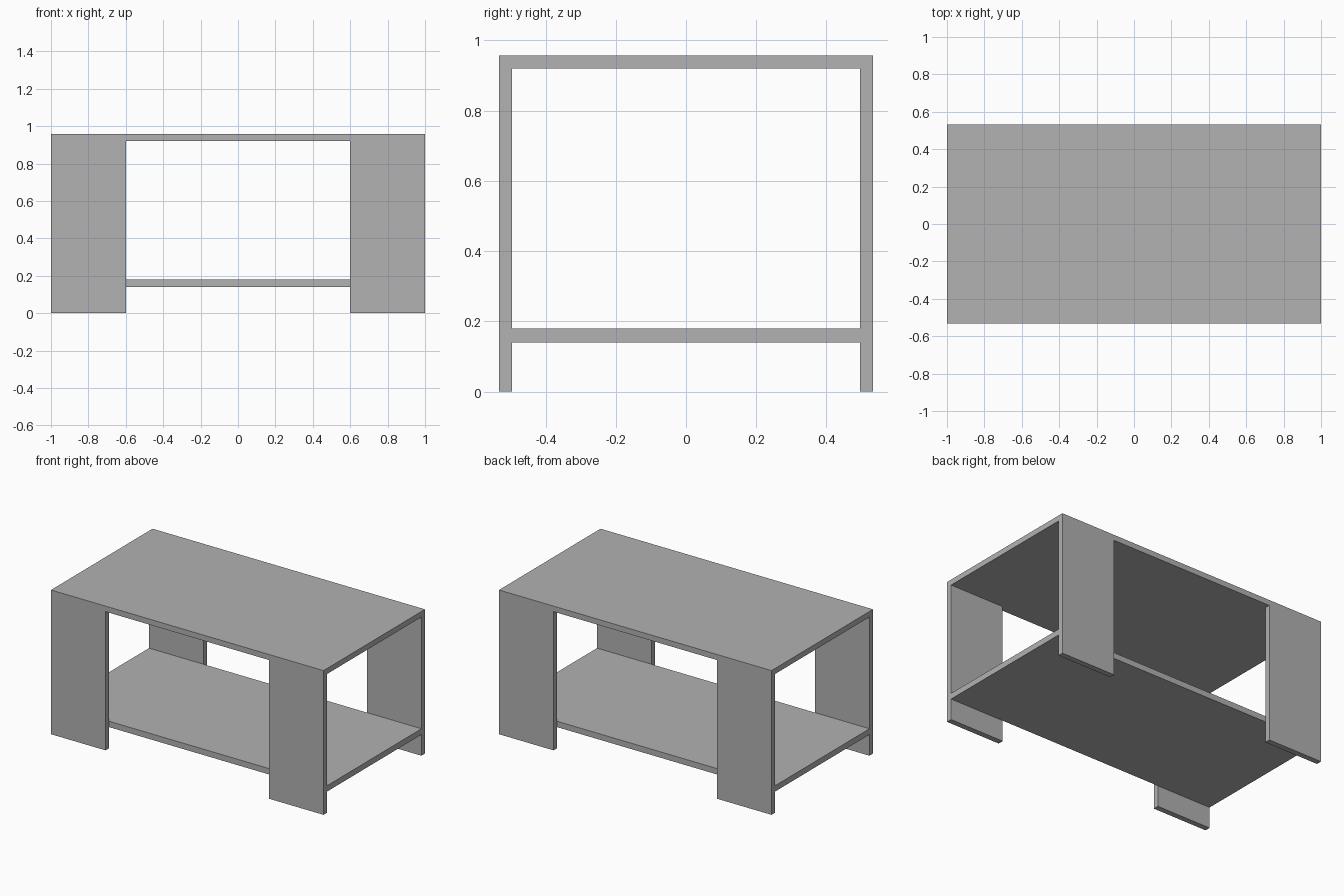
import bpy

cube = bpy.data.objects.get("Cube")
if cube:
    bpy.data.objects.remove(cube, do_unlink=True)

# Single grey finish
grey = bpy.data.materials.new("plain_grey")
grey.use_nodes = True
colour = (0.445, 0.445, 0.445, 1)
grey.diffuse_color = colour
grey.node_tree.nodes["Principled BSDF"].inputs["Base Color"].default_value = colour

LENGTH, DEPTH, HEIGHT = 2.0, 1.064, 0.957
BOARD = 0.037            # thickness of top and leg panels
LEG_WIDTH = 0.4
SHELF_LOW, SHELF_HIGH = 0.14, 0.179


def board(name, low, high):
    """Rectangular board between two opposite corners."""
    centre = [(a + b) / 2 for a, b in zip(low, high)]
    bpy.ops.mesh.primitive_cube_add(size=1, location=centre)
    obj = bpy.context.object
    obj.name = name
    obj.scale = [b - a for a, b in zip(low, high)]
    bpy.ops.object.transform_apply(location=False, rotation=False, scale=True)
    obj.data.materials.append(grey)
    return obj


x, y = LENGTH / 2, DEPTH / 2
under = HEIGHT - BOARD
inner = y - BOARD

# Table top and lower shelf held between the leg panels
board("table_top", (-x, -y, under), (x, y, HEIGHT))
board("lower_shelf", (-x, -inner, SHELF_LOW), (x, inner, SHELF_HIGH))

# Four wide leg panels at the corners
for side, x0 in (("left", x - LEG_WIDTH), ("right", -x)):
    for end, y0 in (("front", -y), ("back", inner)):
        board(f"{end}_{side}_leg", (x0, y0, 0), (x0 + LEG_WIDTH, y0 + BOARD, under))
